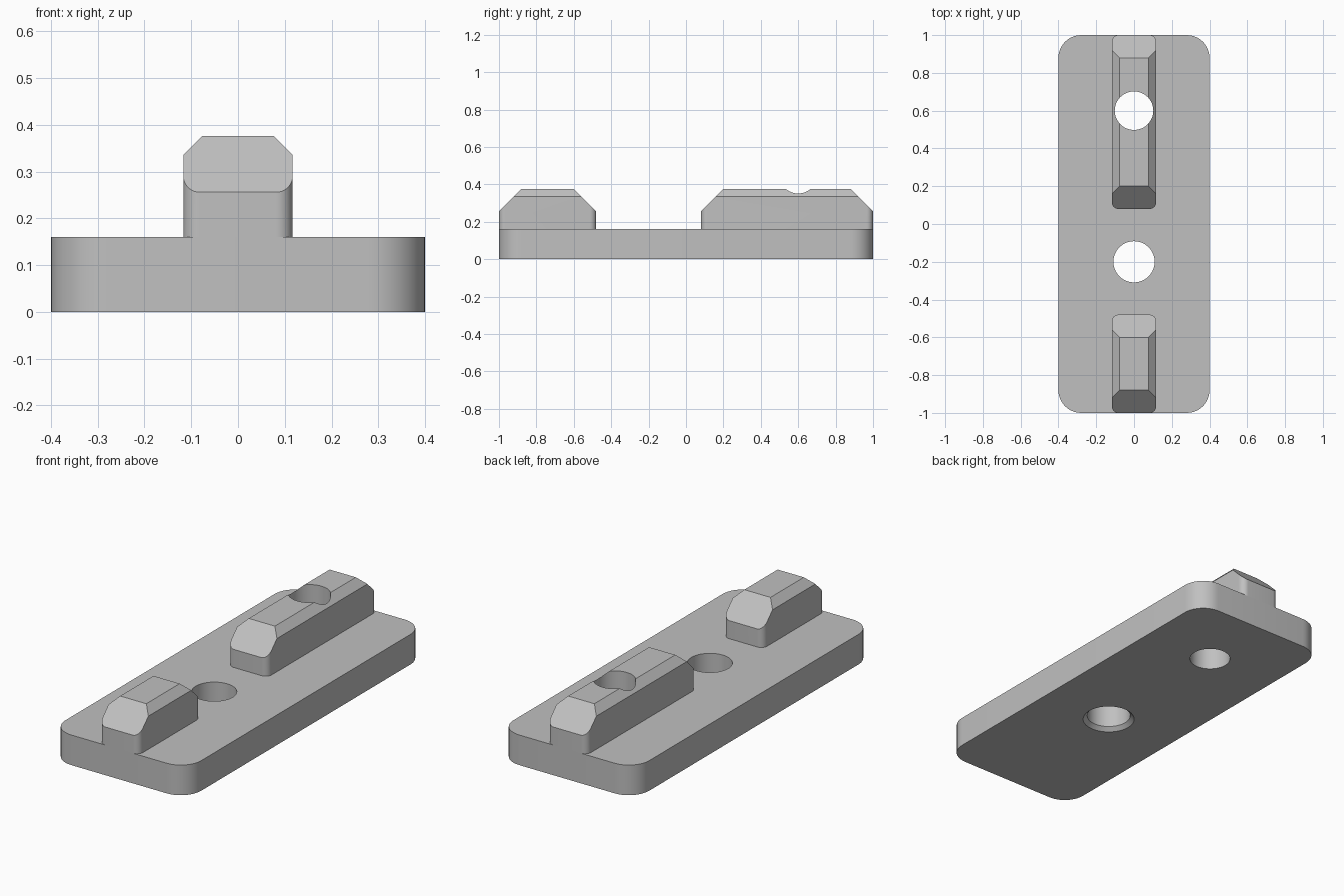
import bpy
import bmesh
from math import cos, sin, pi, radians
from mathutils import Vector

cube = bpy.data.objects.get("Cube")
if cube:
    bpy.data.objects.remove(cube, do_unlink=True)

grey = bpy.data.materials.new("mid grey")
grey.use_nodes = True
grey.diffuse_color = (0.53, 0.53, 0.53, 1)
grey.node_tree.nodes["Principled BSDF"].inputs["Base Color"].default_value = grey.diffuse_color


def rounded_rectangle(half_width, y0, y1, radius, steps=10):
    """Outline with round corners, anticlockwise."""
    x = half_width - radius
    centres = [(x, y1 - radius), (-x, y1 - radius), (-x, y0 + radius), (x, y0 + radius)]
    outline = []
    for corner, (cx, cy) in enumerate(centres):
        for i in range(steps + 1):
            a = (corner + i / steps) * pi / 2
            outline.append((cx + radius * cos(a), cy + radius * sin(a)))
    return outline


def circle(y, radius, steps=64):
    return [(radius * cos(2 * pi * i / steps), y + radius * sin(2 * pi * i / steps))
            for i in range(steps)]


def loft(layers):
    """Closed solid through (outline, height) layers, bottom to top."""
    bm = bmesh.new()
    rings = [[bm.verts.new((x, y, z)) for x, y in outline] for outline, z in layers]
    bm.faces.new(rings[0][::-1])
    bm.faces.new(rings[-1])
    for low, high in zip(rings, rings[1:]):
        for i in range(len(low)):
            j = (i + 1) % len(low)
            bm.faces.new((low[i], low[j], high[j], high[i]))
    return bm


def slice_off(bm, point, normal):
    """Remove everything beyond a plane and cap the cut."""
    geom = bm.verts[:] + bm.edges[:] + bm.faces[:]
    cut = bmesh.ops.bisect_plane(bm, geom=geom, dist=1e-6, plane_co=point,
                                 plane_no=Vector(normal).normalized(), clear_outer=True)
    edges = [e for e in cut["geom_cut"] if isinstance(e, bmesh.types.BMEdge)]
    bmesh.ops.contextual_create(bm, geom=edges)


def add_object(name, bm):
    bmesh.ops.recalc_face_normals(bm, faces=bm.faces[:])
    mesh = bpy.data.meshes.new(name)
    bm.to_mesh(mesh)
    bm.free()
    mesh.materials.append(grey)
    obj = bpy.data.objects.new(name, mesh)
    bpy.context.collection.objects.link(obj)
    return obj


def select(obj):
    bpy.ops.object.select_all(action="DESELECT")
    obj.select_set(True)
    bpy.context.view_layer.objects.active = obj


def drill(obj, cutter):
    select(obj)
    mod = obj.modifiers.new("hole", "BOOLEAN")
    mod.operation = "DIFFERENCE"
    mod.solver = "EXACT"
    mod.object = cutter
    bpy.ops.object.modifier_apply(modifier=mod.name)


PLATE_TOP, RAIL_TOP = 0.16, 0.376
RAIL_HALF, SIDE_BEVEL, END_BEVEL = 0.117, 0.04, 0.12


def make_rail(name, y0, y1):
    """Key block with bevelled long edges and deeper bevelled ends."""
    outline = rounded_rectangle(RAIL_HALF, y0, y1, 0.035)
    bm = loft([(outline, PLATE_TOP), (outline, RAIL_TOP)])
    for side in (-1, 1):
        slice_off(bm, (side * RAIL_HALF, 0, RAIL_TOP - SIDE_BEVEL), (side, 0, 1))
    for y, side in ((y0, -1), (y1, 1)):
        slice_off(bm, (0, y, RAIL_TOP - END_BEVEL), (0, side, 1))
    return add_object(name, bm)


# Base plate and the two rails
base = rounded_rectangle(0.4, -1, 1, 0.12)
plate = add_object("base_plate", loft([(base, 0), (base, PLATE_TOP)]))
front_rail = make_rail("front_rail", -1, -0.48)
back_rail = make_rail("back_rail", 0.08, 1)

# Middle hole, countersunk underneath, and the straight hole through the back rail
middle = add_object("middle_hole_cutter", loft([
    (circle(-0.2, 0.15), -0.02), (circle(-0.2, 0.109), 0.02), (circle(-0.2, 0.109), 0.5)]))
back = add_object("back_hole_cutter", loft([
    (circle(0.6, 0.102), -0.1), (circle(0.6, 0.102), 0.5)]))
drill(plate, middle)
drill(plate, back)
drill(back_rail, back)
for cutter in (middle, back):
    bpy.data.objects.remove(cutter, do_unlink=True)

# Smooth the round corners and holes, keep the bevels crisp
for part in (plate, front_rail, back_rail):
    select(part)
    bpy.ops.object.shade_smooth_by_angle(angle=radians(25))
